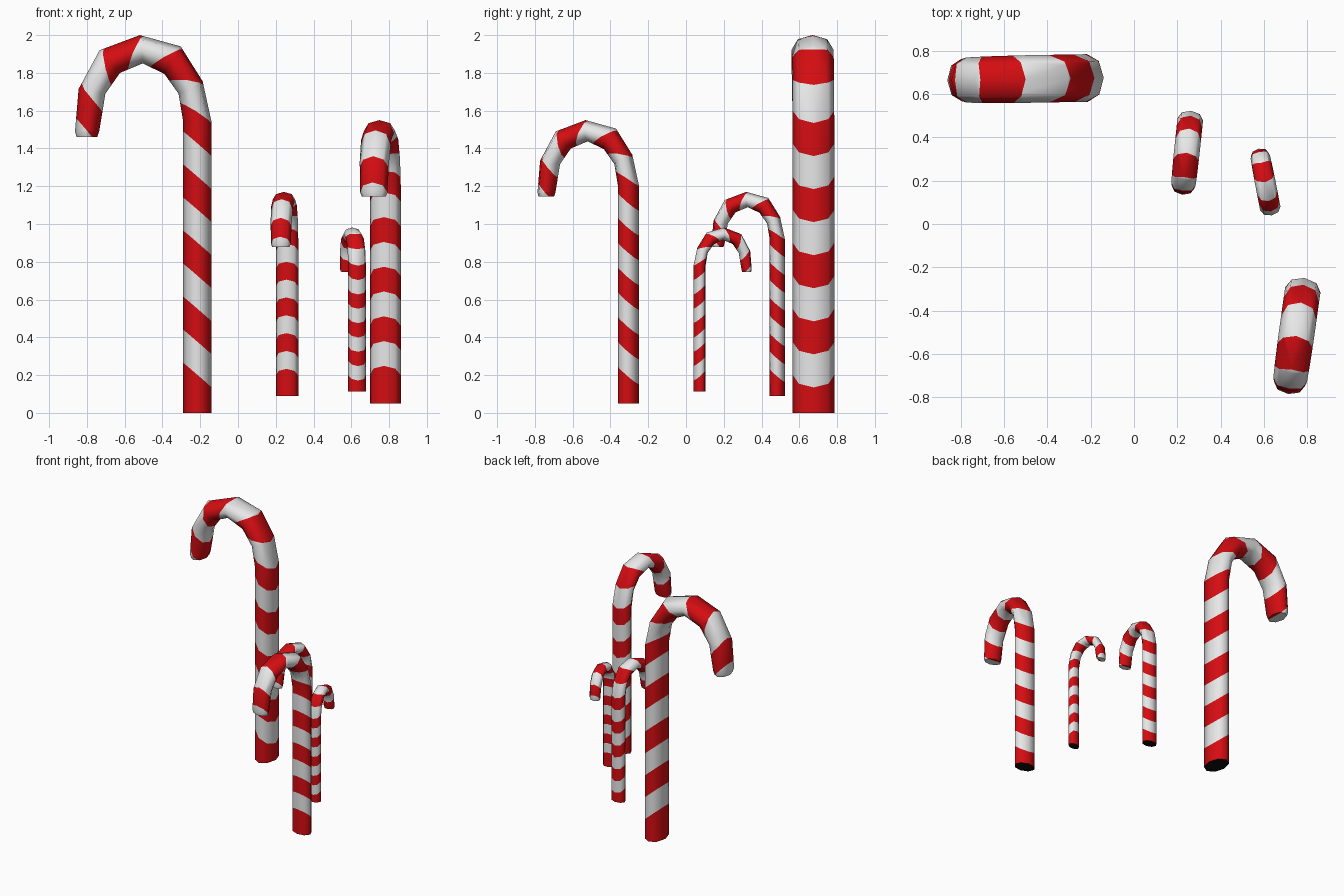
import bpy, bmesh, math
from mathutils import Vector

if "Cube" in bpy.data.objects:
    bpy.data.objects.remove(bpy.data.objects["Cube"])

def material(name, rgb):
    m = bpy.data.materials.new(name)
    m.diffuse_color = (*rgb, 1)
    m.use_nodes = True
    m.node_tree.nodes["Principled BSDF"].inputs["Base Color"].default_value = m.diffuse_color
    return m

RED = material("candy_red", (0.66, 0.004, 0.006))
WHITE = material("candy_white", (0.80, 0.80, 0.80))
DARK = material("dark_base", (0.004, 0.004, 0.004))

SIDES = 8
DEPTH = 0.11              # half width across the hook plane
STRIPE, FIRST, SLANT = 0.175, 0.20, 0.065

# Side outline of the cane: outer x, z, inner x, z, depth factor (shaft axis at x = 0)
OUTLINE = [
    (0.075, 0.0, -0.075, 0.0, 1),
    (0.075, 1.54, -0.075, 1.54, 1),
    (0.028, 1.755, -0.100, 1.69, 1),
    (-0.088, 1.940, -0.175, 1.795, 1),
    (-0.305, 2.000, -0.290, 1.850, 1),
    (-0.518, 1.920, -0.410, 1.800, 0.98),
    (-0.629, 1.715, -0.487, 1.690, 0.95),
    (-0.648, 1.490, -0.520, 1.490, 0.88),
    (-0.640, 1.460, -0.530, 1.460, 0.78),
]
OUT = [Vector((o[0], 0, o[1])) for o in OUTLINE]
INN = [Vector((o[2], 0, o[3])) for o in OUTLINE]
MID = [(a + b) / 2 for a, b in zip(OUT, INN)]
LEVEL = [0.0]             # path length at each ring
for a, b in zip(MID, MID[1:]):
    LEVEL.append(LEVEL[-1] + (b - a).length)

def bend(p):
    """Map a point of the straight unit tube onto the hooked cane."""
    i = 0
    while i < len(LEVEL) - 2 and p.z > LEVEL[i + 1]:
        i += 1
    t = (p.z - LEVEL[i]) / (LEVEL[i + 1] - LEVEL[i])
    q = MID[i].lerp(MID[i + 1], t)
    half = (OUT[i] - INN[i]).lerp(OUT[i + 1] - INN[i + 1], t) / 2
    depth = OUTLINE[i][4] * (1 - t) + OUTLINE[i + 1][4] * t
    return q + half * p.x + Vector((0, DEPTH * depth * p.y, 0))

def cane_mesh():
    bm = bmesh.new()
    # straight eight-sided tube, x = +1 is the outside of the hook
    rings = [[bm.verts.new((math.cos(j * math.tau / SIDES), math.sin(j * math.tau / SIDES), s))
              for j in range(SIDES)] for s in LEVEL]
    for r0, r1 in zip(rings, rings[1:]):
        for j in range(SIDES):
            k = (j + 1) % SIDES
            bm.faces.new((r0[j], r0[k], r1[k], r1[j]))
    bm.faces.new(rings[0][::-1])
    bm.faces.new(rings[-1])
    # slanted stripe cuts
    s = FIRST
    while s < LEVEL[-1] + SLANT:
        bmesh.ops.bisect_plane(bm, geom=bm.verts[:] + bm.edges[:] + bm.faces[:], dist=1e-5,
                               plane_co=(0, 0, s), plane_no=(SLANT, 0, 1))
        s += STRIPE
    # alternate the colours; flat dark base
    bm.normal_update()
    for f in bm.faces:
        c = f.calc_center_median()
        band = math.floor((c.z + SLANT * c.x - FIRST) / STRIPE)
        f.material_index = 0 if band % 2 else 1
        f.smooth = abs(f.normal.z) < 0.9
        if not f.smooth:
            for e in f.edges:
                e.smooth = False
        if f.normal.z < -0.9:
            f.material_index = 2
    for v in bm.verts:
        v.co = bend(v.co)
    bmesh.ops.recalc_face_normals(bm, faces=bm.faces[:])
    me = bpy.data.meshes.new("cane")
    bm.to_mesh(me)
    bm.free()
    for m in (RED, WHITE, DARK):
        me.materials.append(m)
    return me

# Four canes: name, shaft position, turn in degrees, size
mesh = cane_mesh()
for name, loc, turn, size in [
    ("large_cane", (-0.215, 0.675, 0.0), 1, 1.0),
    ("medium_cane", (0.78, -0.305, 0.05), 82, 0.75),
    ("small_cane", (0.26, 0.483, 0.09), 84, 0.54),
    ("tiny_cane", (0.63, 0.072, 0.113), -79, 0.434),
]:
    ob = bpy.data.objects.new(name, mesh)
    ob.location = loc
    ob.rotation_euler.z = math.radians(turn)
    ob.scale = (size,) * 3
    bpy.context.collection.objects.link(ob)
